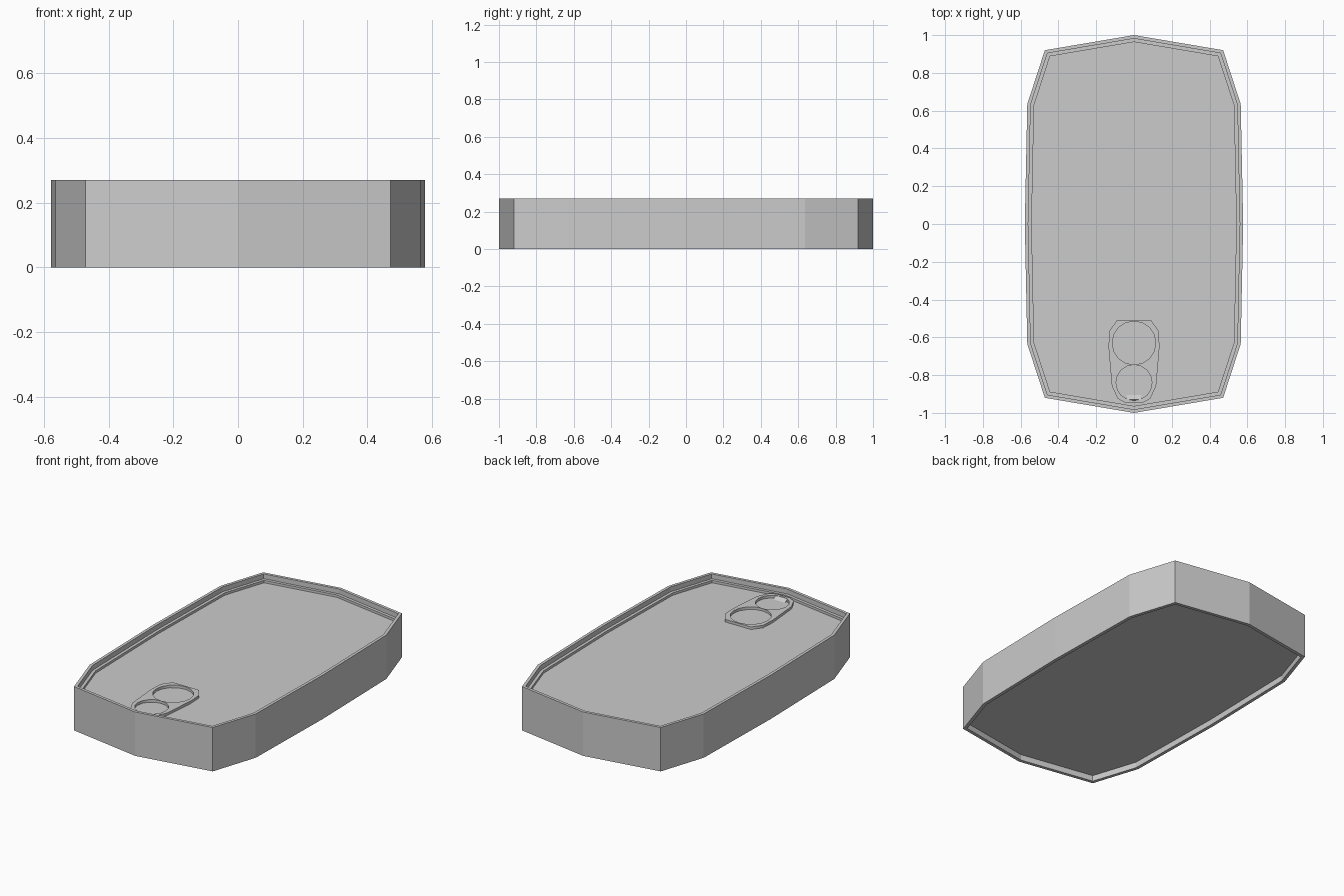
import bpy, bmesh, math
from mathutils import Vector

cube = bpy.data.objects.get("Cube")
if cube:
    bpy.data.objects.remove(cube, do_unlink=True)

metal = bpy.data.materials.new("grey_metal")
metal.use_nodes = True
grey = (0.6, 0.6, 0.6, 1)
metal.diffuse_color = grey
metal.node_tree.nodes["Principled BSDF"].inputs["Base Color"].default_value = grey

HEIGHT, LID_Z, TAB_THICK = 0.27, 0.225, 0.016


def add_object(name, mesh):
    obj = bpy.data.objects.new(name, mesh)
    mesh.materials.clear()
    mesh.materials.append(metal)
    bpy.context.collection.objects.link(obj)
    return obj


def mesh_object(name, bm):
    bmesh.ops.recalc_face_normals(bm, faces=bm.faces)
    mesh = bpy.data.meshes.new(name)
    bm.to_mesh(mesh)
    bm.free()
    return add_object(name, mesh)


def inset(points, d):
    """Shrink a counter-clockwise outline by d with mitred corners."""
    result = []
    for i, p in enumerate(points):
        a = (p - points[i - 1]).normalized()
        b = (points[(i + 1) % len(points)] - p).normalized()
        na, nb = Vector((-a.y, a.x)), Vector((-b.y, b.x))
        result.append(p + (na + nb) * d / (1 + na.dot(nb)))
    return result


# Can outline: one quarter, mirrored to all four
quarter = [(0.578, 0), (0.565, 0.635), (0.472, 0.92), (0, 1)]
half = quarter + [(-x, y) for x, y in quarter[-2::-1]]
outline = [Vector(p) for p in half + [(x, -y) for x, y in half[-2:0:-1]]]

# Can body: recessed base, wall, rim, stepped ledge and sunken lid
profile = [(0.02, 0.035), (0.02, 0), (0, 0), (0, HEIGHT), (0.018, HEIGHT),
           (0.018, 0.24), (0.036, 0.24), (0.036, LID_Z)]
bm = bmesh.new()
rings = [[bm.verts.new((p.x, p.y, z)) for p in inset(outline, d)] for d, z in profile]
for low, high in zip(rings, rings[1:]):
    for i in range(len(low)):
        j = (i + 1) % len(low)
        bm.faces.new((low[i], low[j], high[j], high[i]))
bm.faces.new(rings[0])
bm.faces.new(rings[-1])
mesh_object("can_body", bm)


# Pull tab: flat plate with two round holes
def circle(cy, r, n=16):
    return [(r * math.cos(math.tau * i / n), cy + r * math.sin(math.tau * i / n))
            for i in range(n)]


side = [(0.088, -0.507), (0.13, -0.565), (0.135, -0.65), (0.117, -0.86),
        (0.085, -0.925), (0.045, -0.947)]
tab_outline = side + [(-x, y) for x, y in reversed(side)]
curve = bpy.data.curves.new("pull_tab_outline", "CURVE")
curve.dimensions = "2D"
curve.fill_mode = "BOTH"
curve.extrude = TAB_THICK / 2
for loop in (tab_outline, circle(-0.63, 0.115), circle(-0.84, 0.095)):
    spline = curve.splines.new("POLY")
    spline.points.add(len(loop) - 1)
    for point, (x, y) in zip(spline.points, loop):
        point.co = (x, y, 0, 1)
    spline.use_cyclic_u = True
source = bpy.data.objects.new("pull_tab_outline", curve)
bpy.context.collection.objects.link(source)
depsgraph = bpy.context.evaluated_depsgraph_get()
tab_mesh = bpy.data.meshes.new_from_object(source.evaluated_get(depsgraph))
bpy.data.objects.remove(source, do_unlink=True)
tab = add_object("pull_tab", tab_mesh)
tab.location.z = LID_Z + TAB_THICK / 2

# Sloping tongue joining the tab to the lid
bm = bmesh.new()
section = [(-0.94, LID_Z), (-0.905, LID_Z), (-0.93, LID_Z + TAB_THICK - 0.001)]
ends = [[bm.verts.new((x, y, z)) for y, z in section] for x in (-0.04, 0.04)]
for i in range(3):
    j = (i + 1) % 3
    bm.faces.new((ends[0][i], ends[0][j], ends[1][j], ends[1][i]))
for end in ends:
    bm.faces.new(end)
mesh_object("tab_tongue", bm)
